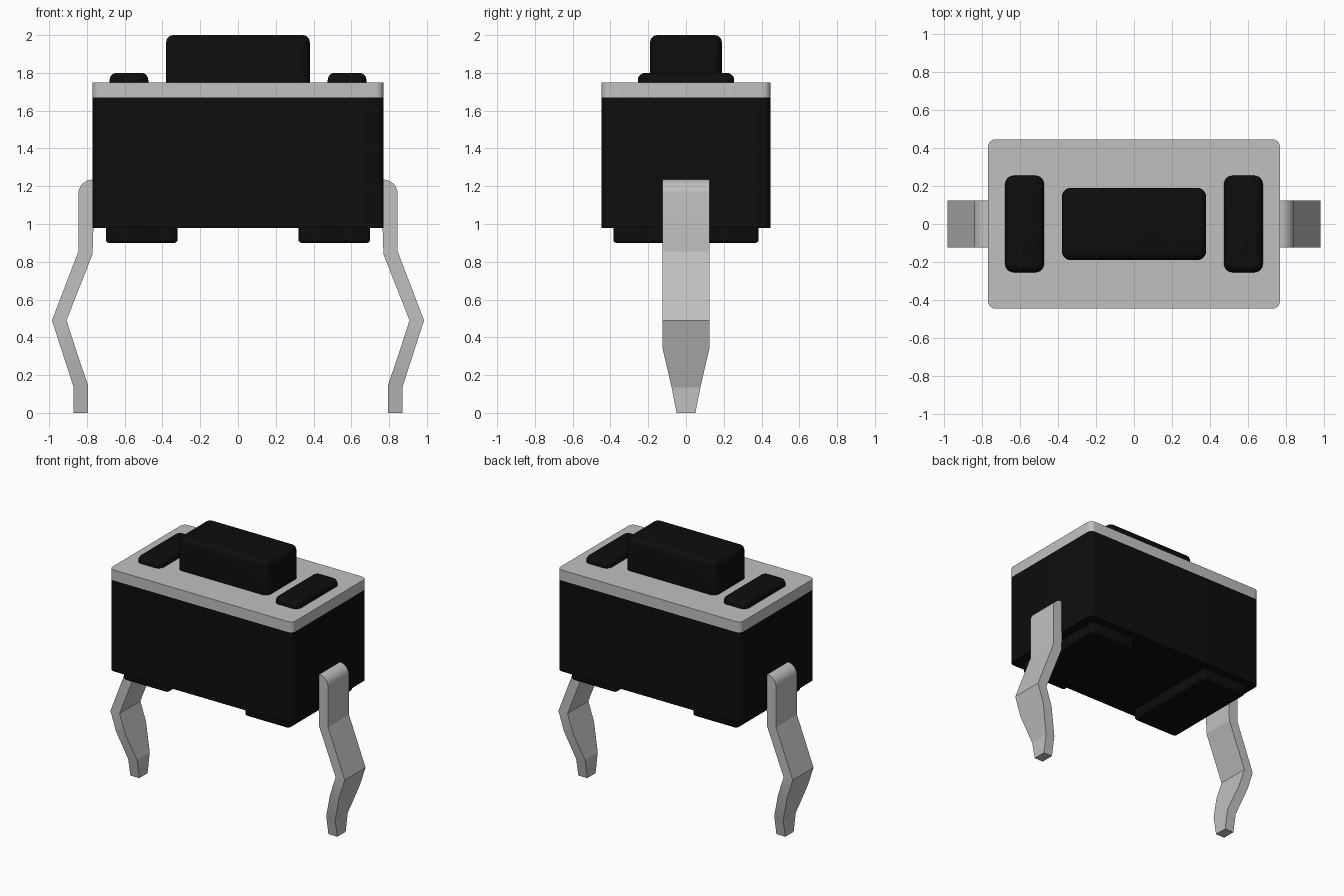
import bpy, bmesh, math

cube = bpy.data.objects.get("Cube")
if cube:
    bpy.data.objects.remove(cube, do_unlink=True)


def material(name, value, rough, metal=0.0):
    m = bpy.data.materials.new(name)
    m.use_nodes = True
    col = (value, value, value, 1)
    m.diffuse_color = col
    bsdf = next(n for n in m.node_tree.nodes if n.type == 'BSDF_PRINCIPLED')
    bsdf.inputs["Base Color"].default_value = col
    bsdf.inputs["Roughness"].default_value = rough
    bsdf.inputs["Metallic"].default_value = metal
    return m


BLACK = material("black plastic", 0.004, 0.6)
GREY = material("light grey metal", 0.53, 0.5)


def finish(bm, name, mat, angle=30):
    bmesh.ops.recalc_face_normals(bm, faces=bm.faces[:])
    me = bpy.data.meshes.new(name)
    bm.to_mesh(me)
    bm.free()
    ob = bpy.data.objects.new(name, me)
    bpy.context.collection.objects.link(ob)
    me.materials.append(mat)
    bpy.ops.object.select_all(action='DESELECT')
    ob.select_set(True)
    bpy.context.view_layer.objects.active = ob
    bpy.ops.object.shade_smooth_by_angle(angle=math.radians(angle))
    return ob


def rounded_box(name, mat, x, y, z, corner, rim=0.0, rim_side=1):
    """Box with rounded upright corners and an optional rounded top or bottom rim."""
    bm = bmesh.new()
    bmesh.ops.create_cube(bm, size=1)
    for v in bm.verts:
        v.co = [r[0] + (c + 0.5) * (r[1] - r[0]) for c, r in zip(v.co, (x, y, z))]
    upright = [e for e in bm.edges if abs(e.verts[0].co.z - e.verts[1].co.z) > 1e-5]
    bmesh.ops.bevel(bm, geom=upright, offset=corner, segments=6, profile=0.5, affect='EDGES')
    if rim:
        level = z[1] if rim_side > 0 else z[0]
        edges = [e for e in bm.edges if all(abs(v.co.z - level) < 1e-5 for v in e.verts)]
        bmesh.ops.bevel(bm, geom=edges, offset=rim, segments=5, profile=0.5, affect='EDGES')
    return finish(bm, name, mat)


# Housing, cover plate and push button
rounded_box("housing", BLACK, (-0.77, 0.77), (-0.447, 0.447), (0.98, 1.67), 0.04)
rounded_box("cover_plate", GREY, (-0.77, 0.77), (-0.447, 0.447), (1.67, 1.75), 0.04)
rounded_box("push_button", BLACK, (-0.38, 0.38), (-0.19, 0.19), (1.74, 2.0), 0.045, 0.038)

# Leg stations from the top down: outer x, outer z, inner x, inner z, half width
LEG = [(0.77 + 0.075 * math.sin(a), 1.16 + 0.075 * math.cos(a), 0.76, 1.16 + 0.075 * math.cos(a), 0.125)
       for a in (i * math.pi / 16 for i in range(9))]
LEG += [(0.845, 0.855, 0.77, 0.84, 0.125),
        (0.985, 0.49, 0.908, 0.49, 0.125),
        (0.938, 0.345, 0.861, 0.345, 0.125),
        (0.87, 0.135, 0.795, 0.148, 0.076),
        (0.87, 0.0, 0.795, 0.0, 0.05)]


def leg(name, s):
    bm = bmesh.new()
    rings = [[bm.verts.new(c) for c in ((s * ox, -w, oz), (s * ox, w, oz), (s * ix, w, iz), (s * ix, -w, iz))]
             for ox, oz, ix, iz, w in LEG]
    for a, b in zip(rings, rings[1:]):
        for i in range(4):
            j = (i + 1) % 4
            bm.faces.new((a[i], a[j], b[j], b[i]))
    bm.faces.new(rings[0])
    bm.faces.new(rings[-1])
    return finish(bm, name, GREY, 15)


# Parts repeated on both ends
for side, s in (("left", 1), ("right", -1)):
    rounded_box(side + "_rivet", BLACK, sorted((s * 0.475, s * 0.68)), (-0.255, 0.255),
                (1.72, 1.80), 0.045, 0.038)
    rounded_box(side + "_foot", BLACK, sorted((s * 0.32, s * 0.70)), (-0.385, 0.385),
                (0.90, 1.0), 0.025, 0.018, -1)
    leg(side + "_leg", s)
